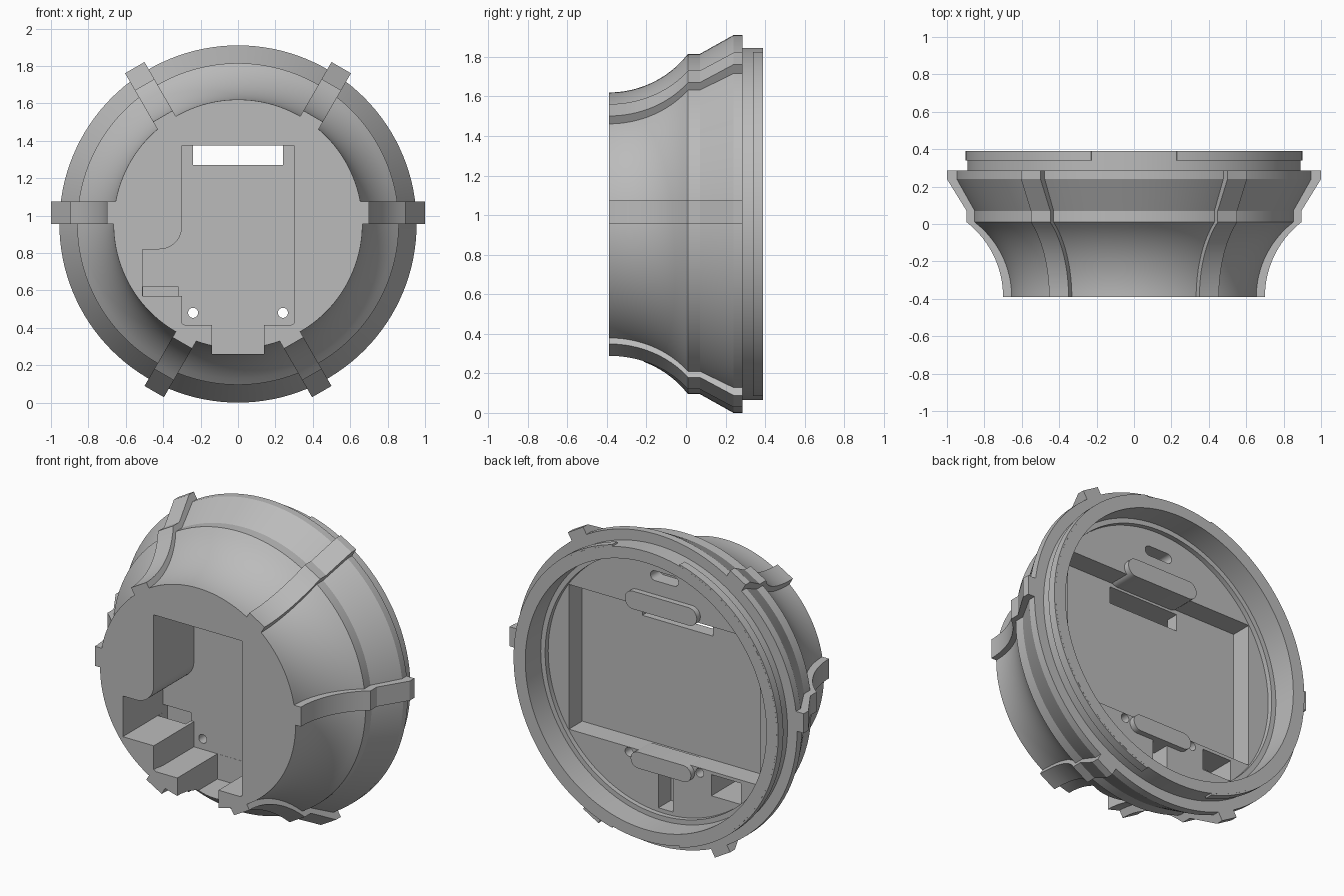
import bpy, bmesh, math
from mathutils import Vector

CZ = 0.955          # height of the turning axis
cube = bpy.data.objects.get("Cube")
if cube:
    bpy.data.objects.remove(cube, do_unlink=True)

grey = bpy.data.materials.new("plain grey")
grey.use_nodes = True
COLOUR = (0.5, 0.5, 0.5, 1)
grey.diffuse_color = COLOUR
grey.node_tree.nodes["Principled BSDF"].inputs["Base Color"].default_value = COLOUR


def finish(name, bm):
    bmesh.ops.remove_doubles(bm, verts=bm.verts, dist=1e-5)
    bmesh.ops.recalc_face_normals(bm, faces=bm.faces)
    mesh = bpy.data.meshes.new(name)
    bm.to_mesh(mesh)
    bm.free()
    mesh.materials.append(grey)
    obj = bpy.data.objects.new(name, mesh)
    bpy.context.collection.objects.link(obj)
    return obj


def sweep(name, points, shift):
    """Extrude a flat outline of 3D points along a vector."""
    bm = bmesh.new()
    face = bm.faces.new([bm.verts.new(p) for p in points])
    ext = bmesh.ops.extrude_face_region(bm, geom=[face])
    moved = [v for v in ext["geom"] if isinstance(v, bmesh.types.BMVert)]
    bmesh.ops.translate(bm, verts=moved, vec=shift)
    return finish(name, bm)


def prism(name, outline, y0, y1):
    return sweep(name, [(x, y0, z) for x, z in outline], Vector((0, y1 - y0, 0)))


def box(name, x0, x1, z0, z1, y0, y1):
    return prism(name, [(x0, z0), (x1, z0), (x1, z1), (x0, z1)], y0, y1)


def arc(cx, cz, r, start, end, n=12):
    return [(cx + r * math.cos(math.radians(start + (end - start) * i / n)),
             cz + r * math.sin(math.radians(start + (end - start) * i / n)))
            for i in range(n + 1)]


def pill(half, r, z):
    return arc(half - r, z, r, -90, 90) + arc(r - half, z, r, 90, 270)


def lathe(name, profile, steps=128):
    """Turn a (y, radius) profile about the y axis."""
    bm = bmesh.new()
    verts = [bm.verts.new((r, y, CZ)) for y, r in profile]
    edges = [bm.edges.new(pair) for pair in zip(verts, verts[1:])]
    bmesh.ops.spin(bm, geom=verts + edges, cent=(0, 0, CZ), axis=(0, 1, 0),
                   angle=math.tau, steps=steps)
    bmesh.ops.remove_doubles(bm, verts=bm.verts, dist=1e-5)
    return finish(name, bm)


def activate(obj):
    bpy.ops.object.select_all(action='DESELECT')
    obj.select_set(True)
    bpy.context.view_layer.objects.active = obj


def cut(target, cutter):
    activate(target)
    mod = target.modifiers.new("cut", 'BOOLEAN')
    mod.operation, mod.solver, mod.object = 'DIFFERENCE', 'EXACT', cutter
    bpy.ops.object.modifier_apply(modifier=mod.name)
    bpy.data.objects.remove(cutter, do_unlink=True)


def flare(front, back, n=14):
    """Concave outer curve from the front edge to the waist band."""
    rise, run = back - front, 0.40
    rad = (run * run + rise * rise) / (2 * rise)
    return [(-0.39 + run * i / n, front + rad - math.sqrt(rad ** 2 - (run * i / n) ** 2))
            for i in range(n + 1)]


# Main turned housing: flared front, waist band, flange and hollow back collar
outer = flare(0.665, 0.86) + [(0.07, 0.86), (0.24, 0.955), (0.285, 0.955)]
back = [(0.285, 0.89), (0.39, 0.89), (0.39, 0.82), (0.24, 0.82),
        (0.24, 0.79), (0.21, 0.79), (0.21, 0)]
housing = lathe("housing", [(-0.39, 0)] + outer + back)

# Front pocket with a side bay joined by a rounded corner
pocket = [(-0.3, 0.415), (0.3, 0.415), (0.3, 1.375), (-0.3, 1.375)]
pocket += arc(-0.42, 0.94, 0.12, 0, -90) + [(-0.51, 0.82), (-0.51, 0.57), (-0.3, 0.57)]
cut(housing, prism("pocket_cutter", pocket, -0.5, 0.0))
cut(housing, box("notch_cutter", -0.14, 0.14, 0.26, 0.43, -0.5, -0.001))

# Back recess, top slit, channel and cable passage
cut(housing, box("recess_cutter", -0.65, 0.65, 0.51, 1.40, 0.08, 0.3))
cut(housing, box("slit_cutter", -0.24, 0.24, 1.27, 1.374, -0.1, 0.2))
cut(housing, box("channel_cutter", -0.06, 0.04, 0.19, 0.45, 0.09, 0.3))
cut(housing, box("passage_cutter", -0.509, -0.32, 0.36, 0.62, -0.05, 0.04))
cut(housing, box("opening_cutter", -0.52, -0.32, 0.36, 0.49, -0.04, 0.3))
cut(housing, prism("slot_cutter", pill(0.095, 0.03, 1.61), 0.12, 0.3))
for side in (-1, 1):
    cut(housing, prism("hole_cutter", arc(side * 0.24, 0.48, 0.027, 0, 345, 23), -0.2, 0.4))

# Rounded pads on the back face
pads = [prism("upper_pad", pill(0.245, 0.055, 1.44), 0.085, 0.245),
        prism("lower_pad", pill(0.205, 0.05, 0.465), 0.1, 0.245)]

# Two locking lugs around the collar, open at top and bottom
lugs = []
for side, name in ((1, "left_lug"), (-1, "right_lug")):
    edge = math.degrees(math.acos(0.23 / 0.9))
    ring = arc(0, CZ, 0.9, -edge, edge, 56) + arc(0, CZ, 0.85, edge, -edge, 56)
    lugs.append(prism(name, [(side * x, z) for x, z in ring], 0.34, 0.3895))

# Six grip ribs, mirrored left to right; each has one side on a radial line
rib_top = flare(0.70, 0.895) + [(0.07, 0.895), (0.24, 1.0), (0.285, 1.0)]
rib_base = [(y, r - 0.055) for y, r in reversed(outer)]
ribs = []
for side, word in ((1, "left"), (-1, "right")):
    for level, angle, turn in (("upper", 60, -1), ("middle", 0, 1), ("lower", -60, -1)):
        a = math.radians(angle)
        out = Vector((side * math.cos(a), 0, math.sin(a)))
        across = Vector((-side * math.sin(a), 0, math.cos(a))) * turn * 0.12
        pts = [out * r + Vector((0, y, CZ)) for y, r in rib_top + rib_base]
        ribs.append(sweep(f"{word}_{level}_rib", pts, across))

# Smooth the turned surfaces and keep real edges crisp
for obj in [housing] + pads + lugs + ribs:
    activate(obj)
    bpy.ops.object.shade_smooth_by_angle(angle=math.radians(25))
